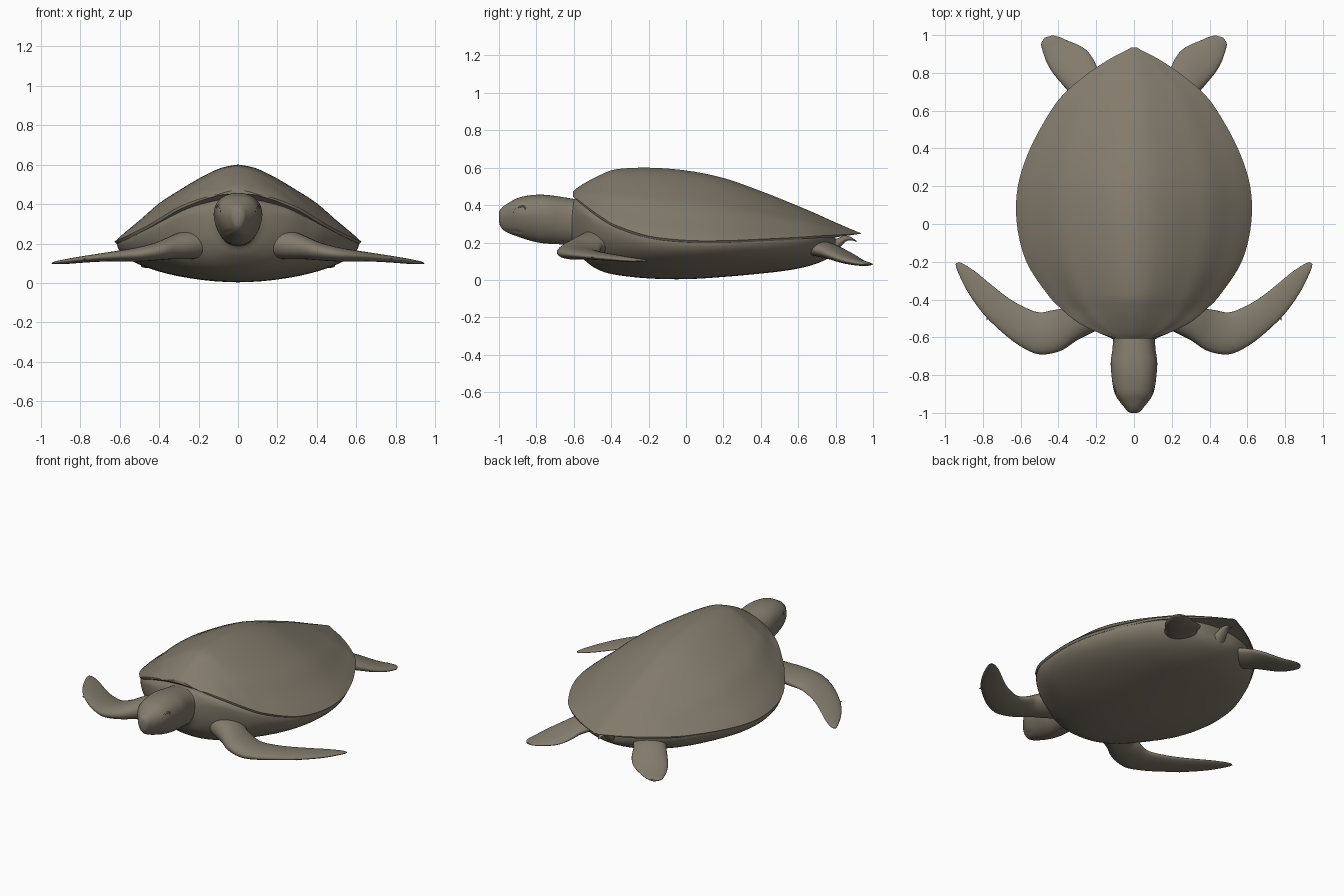
import bpy, bmesh, math

if "Cube" in bpy.data.objects:
    bpy.data.objects.remove(bpy.data.objects["Cube"])

skin = bpy.data.materials.new("olive_grey_skin")
skin.diffuse_color = (0.225, 0.197, 0.15, 1)
skin.use_nodes = True
skin.node_tree.nodes["Principled BSDF"].inputs["Base Color"].default_value = skin.diffuse_color


def smooth_rows(rows, n):
    """Catmull-Rom interpolation through rows of numbers, n steps per span."""
    out = []
    for i in range(len(rows) - 1):
        a, b, c, d = (rows[max(i - 1, 0)], rows[i], rows[i + 1],
                      rows[min(i + 2, len(rows) - 1)])
        for s in range(n):
            t = s / n
            out.append([0.5 * (2 * q + (r - p) * t + (2 * p - 5 * q + 4 * r - w) * t * t
                               + (3 * q - p - 3 * r + w) * t ** 3)
                        for p, q, r, w in zip(a, b, c, d)])
    return out + [list(rows[-1])]


def loft(name, rings, angle=40, mirror=False):
    """Skin closed rings of points and cap both ends."""
    bm = bmesh.new()
    vs = [[bm.verts.new(p) for p in ring] for ring in rings]
    n = len(rings[0])
    for a, b in zip(vs, vs[1:]):
        for i in range(n):
            j = (i + 1) % n
            bm.faces.new((a[i], a[j], b[j], b[i]))
    bm.faces.new(vs[0])
    bm.faces.new(vs[-1])
    bmesh.ops.recalc_face_normals(bm, faces=bm.faces)
    return finish(name, bm, angle, mirror)


def finish(name, bm, angle=40, mirror=False):
    me = bpy.data.meshes.new(name)
    bm.to_mesh(me)
    bm.free()
    ob = bpy.data.objects.new(name, me)
    bpy.context.collection.objects.link(ob)
    me.materials.append(skin)
    bpy.ops.object.select_all(action='DESELECT')
    ob.select_set(True)
    bpy.context.view_layer.objects.active = ob
    bpy.ops.object.shade_smooth_by_angle(angle=math.radians(angle))
    if mirror:
        ob.modifiers.new("mirror", 'MIRROR')
    return ob


def circle(n):
    return [(math.cos(2 * math.pi * i / n), math.sin(2 * math.pi * i / n)) for i in range(n)]


def power(v, e):
    return math.copysign(abs(v) ** e, v)


# Carapace: rows of y, half width, rim height, ridge height
shell_rows = [(-.605, .095, .45, .472), (-.575, .19, .427, .497), (-.52, .30, .385, .53),
              (-.45, .385, .335, .565), (-.37, .46, .29, .592), (-.2, .57, .235, .60),
              (0, .62, .212, .585), (.2, .615, .21, .545), (.4, .55, .218, .475),
              (.6, .44, .228, .395), (.7, .36, .235, .352), (.8, .24, .24, .307),
              (.87, .135, .244, .277), (.92, .04, .247, .256), (.935, .015, .248, .25)]
half = smooth_rows([(0, 1), (.15, .955), (.32, .83), (.5, .66), (.65, .505),
                    (.8, .29), (.93, .11), (1, 0)], 3)
arch = [(-u, f) for u, f in reversed(half)] + half[1:]
shell = smooth_rows(shell_rows, 5)
rings = []
for y, w, rim, top in shell:
    ring = [(w * u, y, rim + (top - rim) * f) for u, f in arch]
    # underside with a thin rounded lip
    ring += [(w * u, y, rim + d * min(1, w * 4)) for u, d in
             ((.985, -.012), (.9, -.008), (.6, 0), (0, .005), (-.6, 0), (-.9, -.008), (-.985, -.012))]
    rings.append(ring)
loft("carapace", rings, 50)

# Body and plastron: rows of y, half width, widest height, top, bottom, fullness
body_rows = [(-.625, .085, .31, .40, .205, .9), (-.60, .13, .33, .43, .178, .9),
             (-.575, .19, .34, .43, .14, .85), (-.53, .28, .335, .42, .095, .85),
             (-.47, .355, .30, .41, .055, .9), (-.38, .445, .265, .40, .028, .95),
             (-.2, .56, .222, .36, .008, 1.05), (0, .61, .205, .32, .004, 1.1),
             (.2, .605, .203, .30, .016, 1.1), (.4, .54, .21, .29, .034, 1.05),
             (.55, .462, .217, .28, .052, 1), (.67, .37, .224, .27, .078, 1),
             (.75, .26, .225, .26, .11, 1), (.79, .16, .224, .25, .142, 1),
             (.80, .09, .222, .245, .17, 1)]
rings = []
for y, w, mid, top, bot, e in smooth_rows(body_rows, 4):
    rings.append([(w * power(c, e), y, mid + s * ((top - mid) if s > 0 else (mid - bot)))
                  for c, s in circle(56)])
loft("body", rings, 60)

# Head and neck: rows of y, half width, top, bottom
head_rows = [(-1.0, .018, .36, .31), (-.992, .034, .378, .285), (-.97, .052, .398, .262),
             (-.94, .076, .417, .247), (-.90, .101, .438, .232), (-.85, .113, .450, .215),
             (-.79, .120, .456, .2), (-.73, .123, .453, .193), (-.66, .114, .443, .19),
             (-.60, .114, .433, .187), (-.54, .15, .42, .18), (-.5, .12, .40, .2)]
rings = []
for y, w, top, bot in smooth_rows(head_rows, 6):
    mid, ring = bot + (top - bot) * .58, []
    jaw = min(1, max(0, (-.66 - y) / .15))
    for c, s in circle(72):
        z = mid + (power(s, .9) * (top - mid) if s > 0 else s * (mid - bot))
        x = w * power(c, .88) * (1 - jaw * .15 * max(0, -s))
        # mouth groove
        line = .272 - .15 * (y + 1)
        if y < -.87 and abs(z - line) < .005:
            x *= .94
        ring.append((x, y, z))
    rings.append(ring)
loft("head", rings, 60)

# Eyes and heavy lids, mirrored
bm = bmesh.new()
bmesh.ops.create_uvsphere(bm, u_segments=20, v_segments=12, radius=1)
for v in bm.verts:
    x, y, z = v.co
    v.co = (.091 + .012 * x + .008 * y, -.89 + .026 * y, .372 + .015 * z + .009 * y)
finish("eye", bm, 60, True)
bm = bmesh.new()
vs = [[bm.verts.new((.094 + .006 * a + .010 * c, -.89 + c * (.030 + .005 * b),
                     .372 + s * (.018 + .005 * b) + .011 * c)) for a, b in circle(8)]
      for c, s in circle(28)]
for i in range(28):
    for j in range(8):
        a, b = vs[i], vs[(i + 1) % 28]
        bm.faces.new((a[j], a[(j + 1) % 8], b[(j + 1) % 8], b[j]))
bmesh.ops.recalc_face_normals(bm, faces=bm.faces)
finish("eyelid", bm, 60, True)

# Nostrils
bm = bmesh.new()
bmesh.ops.create_uvsphere(bm, u_segments=10, v_segments=6, radius=.006)
bmesh.ops.translate(bm, verts=bm.verts, vec=(.013, -.993, .362))
finish("nostril", bm, 60, True)


def flipper(name, rows):
    """Rows of leading x, y, trailing x, y, height, half thickness."""
    rings = []
    for ax, ay, bx, by, z, t in smooth_rows(rows, 5):
        ring = []
        for c, s in circle(28):
            k = .5 - .5 * c
            ring.append((ax + (bx - ax) * k, ay + (by - ay) * k, z + t * s * (1.15 - .35 * k)))
        rings.append(ring)
    loft(name, rings, 60, True)


flipper("front_flipper", [
    (.08, -.48, .17, -.26, .20, .06), (.15, -.535, .26, -.32, .198, .075),
    (.22, -.575, .33, -.395, .192, .072), (.30, -.615, .38, -.445, .18, .06),
    (.39, -.672, .43, -.456, .162, .047),
    (.50, -.69, .50, -.468, .146, .037), (.60, -.648, .575, -.443, .138, .029),
    (.70, -.572, .665, -.392, .13, .022), (.80, -.473, .755, -.322, .12, .017),
    (.88, -.36, .835, -.256, .11, .013), (.932, -.255, .90, -.213, .103, .008),
    (.945, -.212, .93, -.202, .10, .003)])

flipper("rear_flipper", [
    (.22, .52, .08, .66, .19, .04), (.29, .61, .14, .75, .178, .045),
    (.34, .69, .19, .82, .160, .042), (.385, .745, .215, .872, .140, .036),
    (.43, .80, .25, .918, .118, .029), (.462, .855, .292, .946, .102, .022),
    (.482, .91, .345, .968, .091, .016), (.491, .955, .39, .988, .086, .011),
    (.472, .987, .43, .999, .084, .005)])

# Small claw on the front flipper's leading edge
bm = bmesh.new()
bmesh.ops.create_cone(bm, cap_ends=True, segments=8, radius1=.012, radius2=.001, depth=.03)
for v in bm.verts:
    x, y, z = v.co
    v.co = (.775 + .4 * z + x, -.50 - .7 * z + .3 * x, .12 + .6 * y)
bmesh.ops.recalc_face_normals(bm, faces=bm.faces)
finish("flipper_claw", bm, 40, True)

# Tail curling up under the shell: rows of y, z, half width, half thickness
rings = []
for y, z, w, t in smooth_rows([(.68, .155, .07, .05), (.76, .168, .05, .036), (.81, .195, .036, .024),
                               (.85, .22, .025, .015), (.88, .222, .015, .01), (.912, .207, .004, .003)], 4):
    rings.append([(w * c, y - .35 * t * s, z + t * s) for c, s in circle(20)])
loft("tail", rings, 60)
